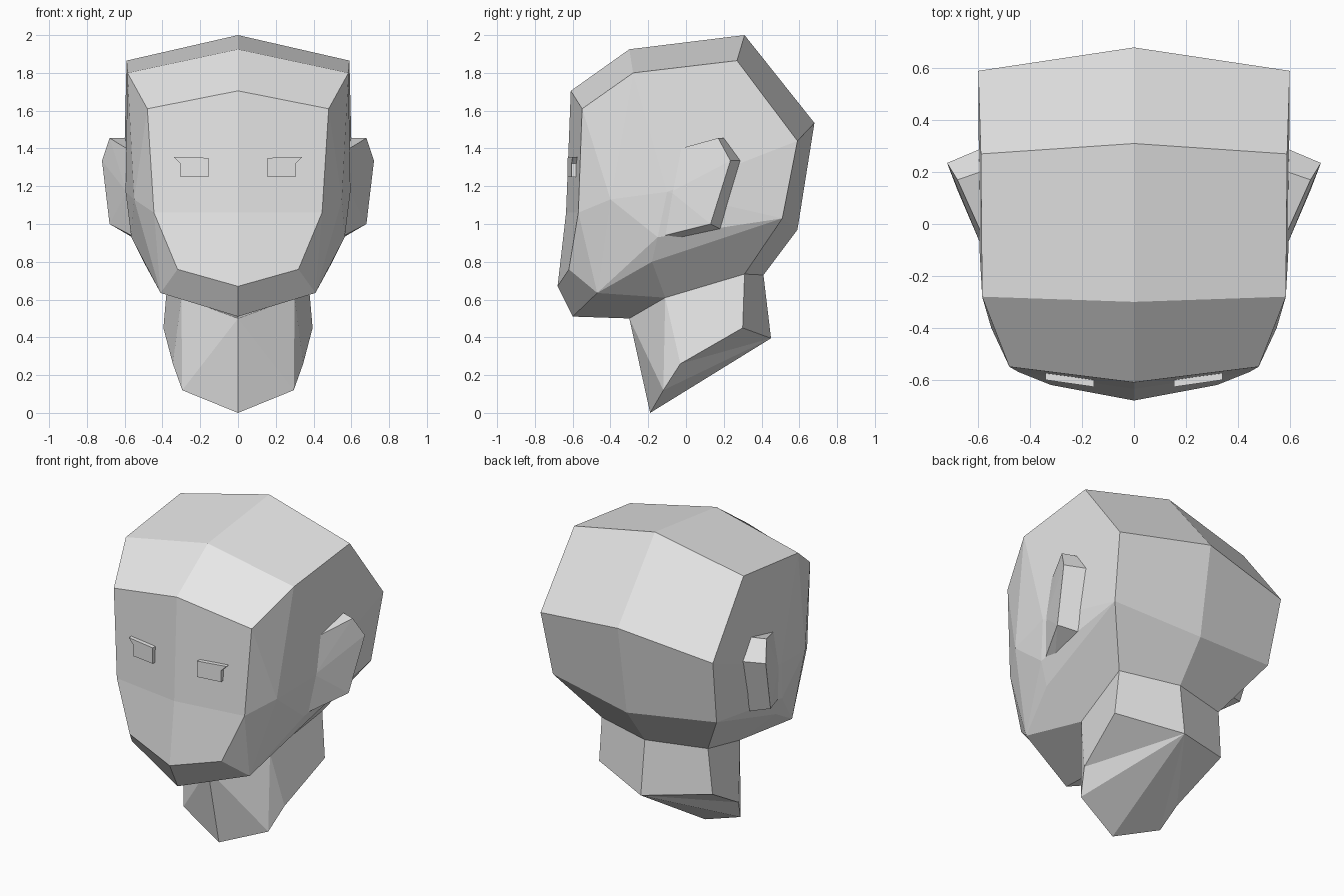
import bpy, bmesh

if "Cube" in bpy.data.objects:
    bpy.data.objects.remove(bpy.data.objects["Cube"])

grey = bpy.data.materials.new("plain grey")
grey.diffuse_color = (0.8, 0.8, 0.8, 1)
grey.use_nodes = True
grey.node_tree.nodes["Principled BSDF"].inputs["Base Color"].default_value = grey.diffuse_color


def build(name, pts, faces):
    """Half a part from named points, mirrored across x = 0 and welded."""
    bm = bmesh.new()
    for s in (1, -1):
        v = {k: bm.verts.new((s * x, y, z)) for k, (x, y, z) in pts.items()}
        for f in faces:
            bm.faces.new([v[k] for k in f.split()])
    bmesh.ops.remove_doubles(bm, verts=bm.verts, dist=0.0005)
    bmesh.ops.recalc_face_normals(bm, faces=bm.faces)
    me = bpy.data.meshes.new(name)
    bm.to_mesh(me)
    bm.free()
    me.materials.append(grey)
    ob = bpy.data.objects.new(name, me)
    bpy.context.collection.objects.link(ob)
    return ob


# Head: centre line (c_), side rim, and side panel points
head = {
    "c_top": (0, 0.31, 2.0), "c_brow": (0, -0.30, 1.925), "c_fore": (0, -0.61, 1.705),
    "c_face": (0, -0.635, 1.06), "c_chin": (0, -0.68, 0.67), "c_under": (0, -0.60, 0.51),
    "c_throat": (0, -0.30, 0.50), "c_nape": (0, 0.41, 0.73), "c_low": (0, 0.59, 0.97),
    "c_back": (0, 0.68, 1.535),
    "top": (0.59, 0.27, 1.865), "brow": (0.585, -0.28, 1.80), "fore": (0.48, -0.55, 1.61),
    "face": (0.445, -0.57, 1.06), "chin": (0.32, -0.62, 0.76), "jaw": (0.41, -0.47, 0.635),
    "throat": (0.30, -0.11, 0.61), "nape": (0.37, 0.31, 0.735), "low": (0.57, 0.51, 1.03),
    "back": (0.60, 0.59, 1.44),
    "cheek": (0.55, -0.40, 1.13), "temple": (0.595, -0.10, 1.17),
    "lobe": (0.565, -0.15, 0.93), "jaw_mid": (0.50, -0.18, 0.80),
}
rim = ["top", "brow", "fore", "face", "chin", "jaw"]
strip = [("top", "brow"), ("brow", "fore"), ("fore", "face"), ("face", "chin"),
         ("nape", "low"), ("low", "back"), ("back", "top")]
faces = [f"c_{a} c_{b} {b} {a}" for a, b in strip]
faces += [
    "c_chin c_under jaw chin", "c_under c_throat throat jaw",      # chin
    "c_throat c_nape nape throat",                                 # neck joint
    "jaw throat jaw_mid", "throat nape low jaw_mid",               # under the jaw
    "top back temple", "back low temple", "top temple brow",       # side panel
    "brow temple cheek", "brow cheek fore", "fore cheek face",
    "face cheek jaw", "face jaw chin", "cheek lobe jaw",
    "cheek temple lobe", "lobe temple low", "lobe low jaw_mid", "lobe jaw_mid jaw",
]
build("head", head, faces)

# Neck: slanted at the bottom
neck = {
    "c_t": (0, -0.30, 0.50), "s_t": (0.30, -0.11, 0.61), "b_t": (0.37, 0.31, 0.735),
    "n_t": (0, 0.41, 0.73),
    "c_b": (0, -0.19, 0.0), "f_b": (0.295, -0.12, 0.12), "s_b": (0.345, -0.03, 0.26),
    "b_b": (0.395, 0.30, 0.45), "n_b": (0, 0.45, 0.395),
}
build("neck", neck, [
    "c_t c_b f_b", "c_t f_b s_t", "s_t f_b s_b", "s_t s_b b_b b_t", "b_t b_b n_b n_t",
    "c_b n_b f_b", "f_b n_b s_b", "s_b n_b b_b",
])

# Ears: flat front fanning out to a raised rear rim
ear = {
    "front": (0.59, -0.03, 1.40), "mid": (0.59, -0.08, 1.17), "lobe": (0.565, -0.11, 0.94),
    "t": (0.68, 0.17, 1.455), "m": (0.72, 0.235, 1.335), "b": (0.68, 0.13, 1.0),
    "ti": (0.58, 0.205, 1.455), "mi": (0.59, 0.29, 1.335), "bi": (0.57, 0.18, 0.975),
    "li": (0.56, -0.03, 0.93),
}
build("ears", ear, [
    "front t mid", "t m mid", "m b mid", "b lobe mid",
    "front ti t", "t ti mi m", "m mi bi b", "b bi li", "b li lobe",
    "front mid lobe li bi mi ti",
])

# Eyes: shallow plates with a flared upper outer corner
outline = [(0.155, 1.25), (0.155, 1.35), (0.34, 1.355), (0.305, 1.32), (0.305, 1.25)]
eye = {}
for i, (x, z) in enumerate(outline):
    y = -0.65 + 0.145 * x
    eye[f"f{i}"] = (x, y, z)
    eye[f"r{i}"] = (x, y + 0.05, z)
n = len(outline)
build("eyes", eye, [" ".join(f"f{i}" for i in range(n)), " ".join(f"r{i}" for i in range(n))]
      + [f"f{i} f{(i + 1) % n} r{(i + 1) % n} r{i}" for i in range(n)])
